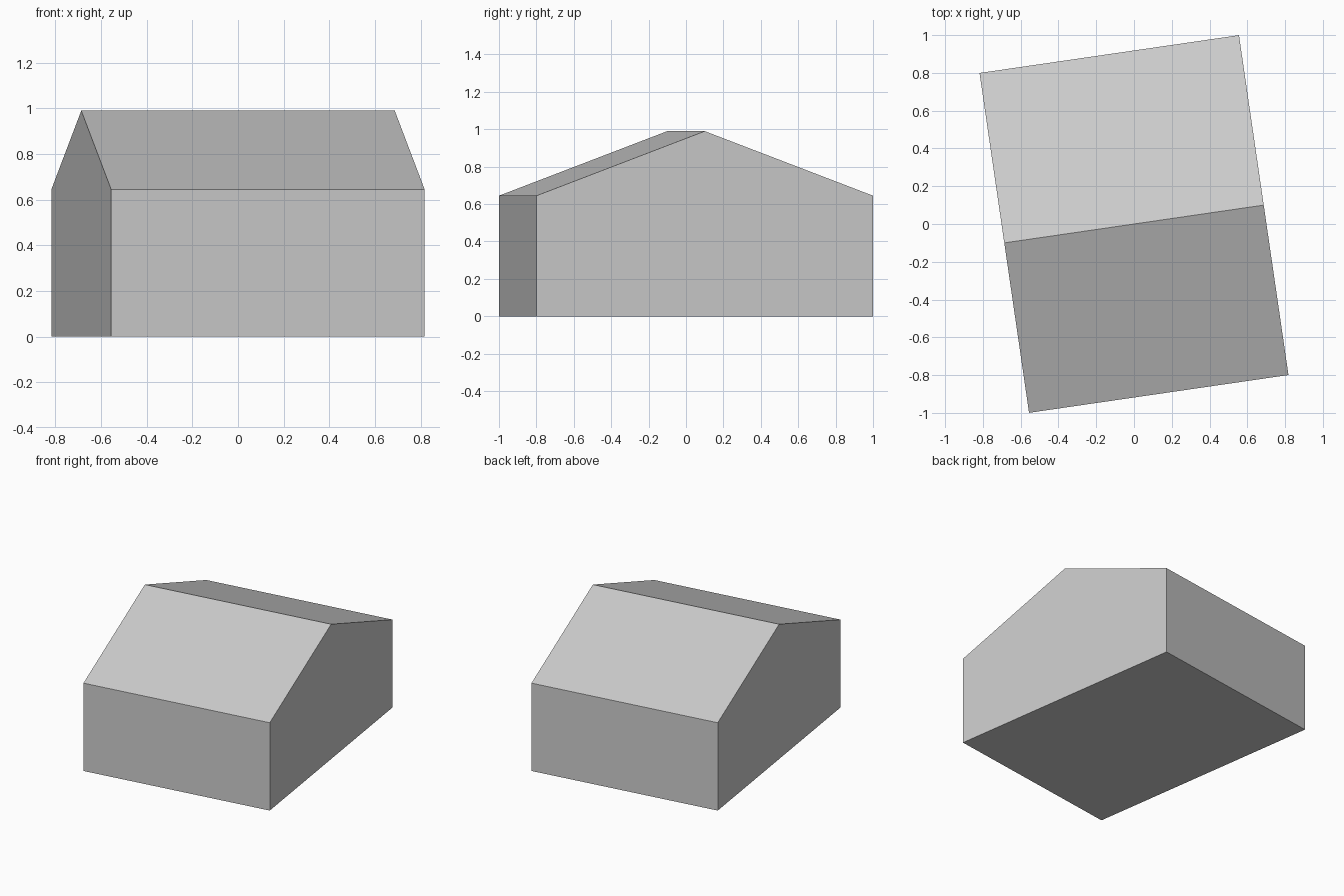
import bpy
import bmesh
import math

cube = bpy.data.objects.get("Cube")
if cube:
    bpy.data.objects.remove(cube, do_unlink=True)

LENGTH, DEPTH = 1.388, 1.818      # along the ridge, across the ridge
EAVE, RIDGE = 0.645, 0.99
TURN = math.atan2(0.2, 1.373)     # the block is turned on its base

# Plain grey for the whole block
grey = bpy.data.materials.new("plain_grey")
grey.use_nodes = True
colour = (0.6, 0.6, 0.6, 1.0)
grey.diffuse_color = colour
grey.node_tree.nodes["Principled BSDF"].inputs["Base Color"].default_value = colour

# Gable profile, extruded along the ridge
half = DEPTH / 2
profile = [(-half, 0), (half, 0), (half, EAVE), (0, RIDGE), (-half, EAVE)]
bm = bmesh.new()
gable = bm.faces.new([bm.verts.new((-LENGTH / 2, y, z)) for y, z in profile])
result = bmesh.ops.extrude_face_region(bm, geom=[gable], use_keep_orig=True)
moved = [v for v in result["geom"] if isinstance(v, bmesh.types.BMVert)]
bmesh.ops.translate(bm, verts=moved, vec=(LENGTH, 0, 0))
bmesh.ops.recalc_face_normals(bm, faces=bm.faces)

mesh = bpy.data.meshes.new("gabled_building")
bm.to_mesh(mesh)
bm.free()
mesh.materials.append(grey)
building = bpy.data.objects.new("gabled_building", mesh)
building.rotation_euler.z = TURN
bpy.context.collection.objects.link(building)
